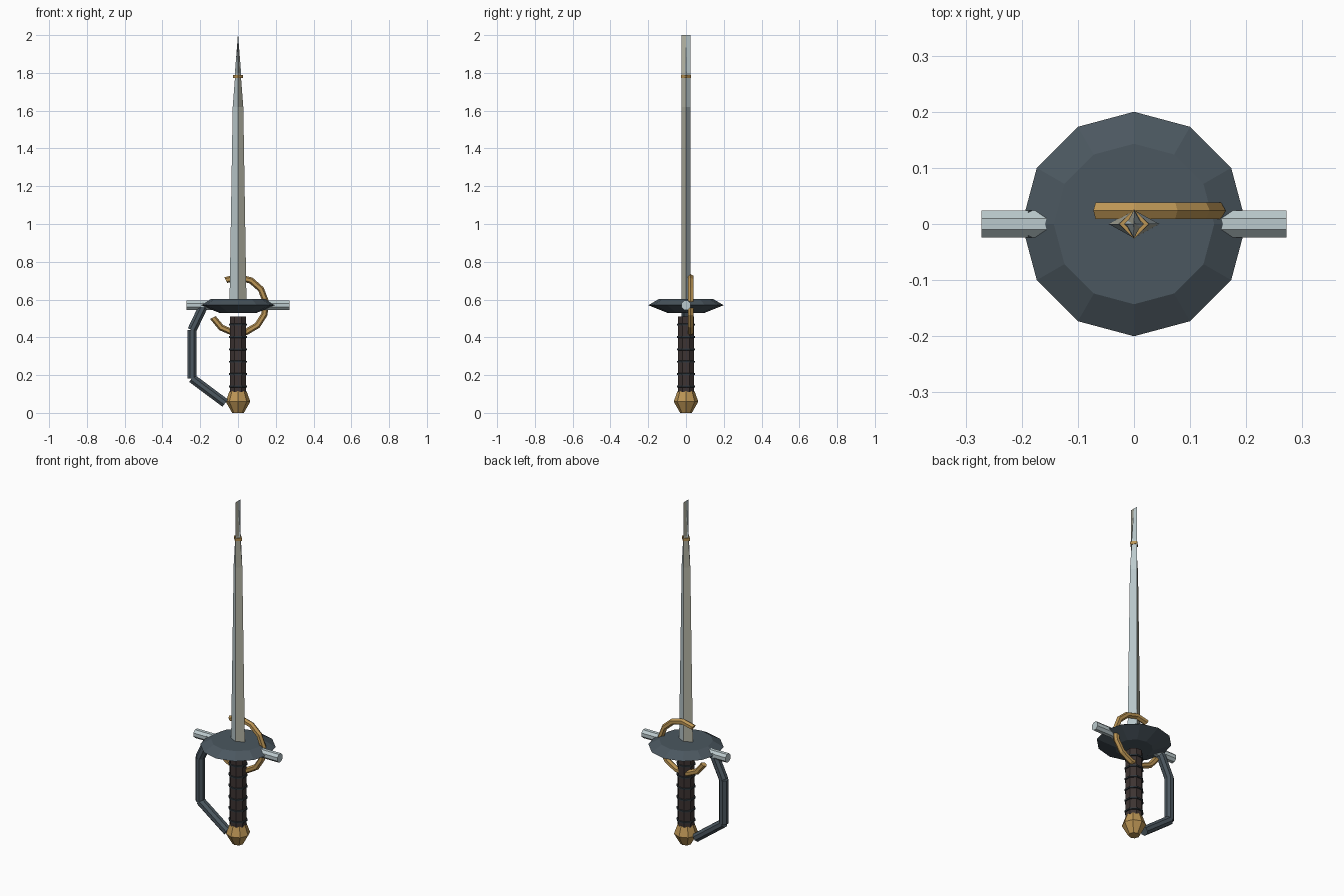
import bpy
import bmesh
from math import cos, sin, pi, radians
from mathutils import Vector

cube = bpy.data.objects.get("Cube")
if cube:
    bpy.data.objects.remove(cube, do_unlink=True)


def material(name, rgb):
    m = bpy.data.materials.new(name)
    m.use_nodes = True
    m.diffuse_color = (*rgb, 1)
    m.node_tree.nodes["Principled BSDF"].inputs["Base Color"].default_value = (*rgb, 1)
    return m


STEEL = material("pale blue steel", (0.50, 0.59, 0.61))
WARM_STEEL = material("warm grey steel", (0.45, 0.45, 0.37))
SLATE = material("dark slate metal", (0.07, 0.095, 0.115))
BRASS = material("brass", (0.50, 0.30, 0.09))
LEATHER = material("dark leather", (0.047, 0.034, 0.032))
BAND = material("blackened wire", (0.03, 0.04, 0.048))


def loft(name, rings, mats, closed=False):
    """Skin a list of equal-sized point rings; cap the ends unless closed."""
    bm = bmesh.new()
    loops = [[bm.verts.new(p) for p in ring] for ring in rings]
    n = len(loops[0])
    pairs = list(zip(loops, loops[1:]))
    if closed:
        pairs.append((loops[-1], loops[0]))
    for a, b in pairs:
        for i in range(n):
            j = (i + 1) % n
            bm.faces.new((a[i], a[j], b[j], b[i]))
    if not closed:
        bm.faces.new(loops[0])
        bm.faces.new(loops[-1])
    bmesh.ops.recalc_face_normals(bm, faces=bm.faces)
    mesh = bpy.data.meshes.new(name)
    bm.to_mesh(mesh)
    bm.free()
    for m in mats:
        mesh.materials.append(m)
    obj = bpy.data.objects.new(name, mesh)
    bpy.context.collection.objects.link(obj)
    return obj


def ring(z, rx, ry, sides, turn=0.0):
    return [(rx * cos(turn + 2 * pi * i / sides), ry * sin(turn + 2 * pi * i / sides), z)
            for i in range(sides)]


def turned(name, profile, sides, mat, turn=0.0, closed=False):
    """Solid of revolution from (radius, height) pairs."""
    return loft(name, [ring(z, r, r, sides, turn) for r, z in profile], [mat], closed)


def rod(name, a, b, radius, sides, mat):
    """Straight bar in the xz plane, with flats facing up and down."""
    a, b = Vector(a), Vector(b)
    side = Vector((0, 1, 0))
    up = (b - a).normalized().cross(side)
    angles = [2 * pi * (i + 0.5) / sides for i in range(sides)]
    rings = [[p + radius * (cos(t) * side + sin(t) * up) for t in angles] for p in (a, b)]
    return loft(name, rings, [mat])


# Blade: diamond section narrowing to a chisel edge, alternate faces warm
blade = loft("blade", [ring(z, w, 0.025, 4) for z, w in
                       ((0.58, 0.045), (1.62, 0.028), (1.8, 0.014), (2.0, 0.0008))],
             [STEEL, WARM_STEEL])
for face in blade.data.polygons:
    if face.normal.x * face.normal.y < -0.01:
        face.material_index = 1

# Spike and brass collar near the point
turned("tip_spike", [(0.018, 1.78), (0.0005, 2.0)], 4, STEEL)
turned("tip_collar", [(0.026, 1.774), (0.026, 1.79), (0.014, 1.79), (0.014, 1.774)],
       4, BRASS, closed=True)

# Dish guard and cross bar
turned("guard_dish", [(0.1, 0.53), (0.2, 0.57), (0.143, 0.603)], 12, SLATE)
rod("cross_bar", (-0.272, 0, 0.57), (0.272, 0, 0.57), 0.026, 8, STEEL)

# Open brass ring beside the blade
arc = []
for k in range(11):
    t = radians(116 - 27 * k)
    out = Vector((cos(t), 0, sin(t)))
    centre = Vector((0, 0.024, 0.57)) + 0.148 * out
    arc.append([centre + 0.017 * (cos(s) * out + sin(s) * Vector((0, 1, 0)))
                for s in (2 * pi * i / 6 for i in range(6))])
loft("side_ring", arc, [BRASS])

# Knuckle bow from three straight bars
bow = [(-0.177, 0, 0.578), (-0.244, 0, 0.438), (-0.244, 0, 0.183), (-0.068, 0, 0.052)]
for part, a, b in zip(("upper", "middle", "lower"), bow, bow[1:]):
    rod("knuckle_bow_" + part, a, b, 0.026, 8, SLATE)

# Grip with wire bands
turned("grip", [(0.046, 0.11), (0.046, 0.51)], 8, LEATHER, pi / 8)
for k in range(6):
    z = 0.14 + 0.0655 * k
    turned("grip_band_%d" % (k + 1),
           [(0.042, z - 0.006), (0.052, z - 0.004), (0.052, z + 0.004), (0.042, z + 0.006)],
           8, BAND, pi / 8, closed=True)

# Pommel
turned("pommel", [(0.031, 0.0), (0.065, 0.06), (0.045, 0.115)], 8, BRASS)
